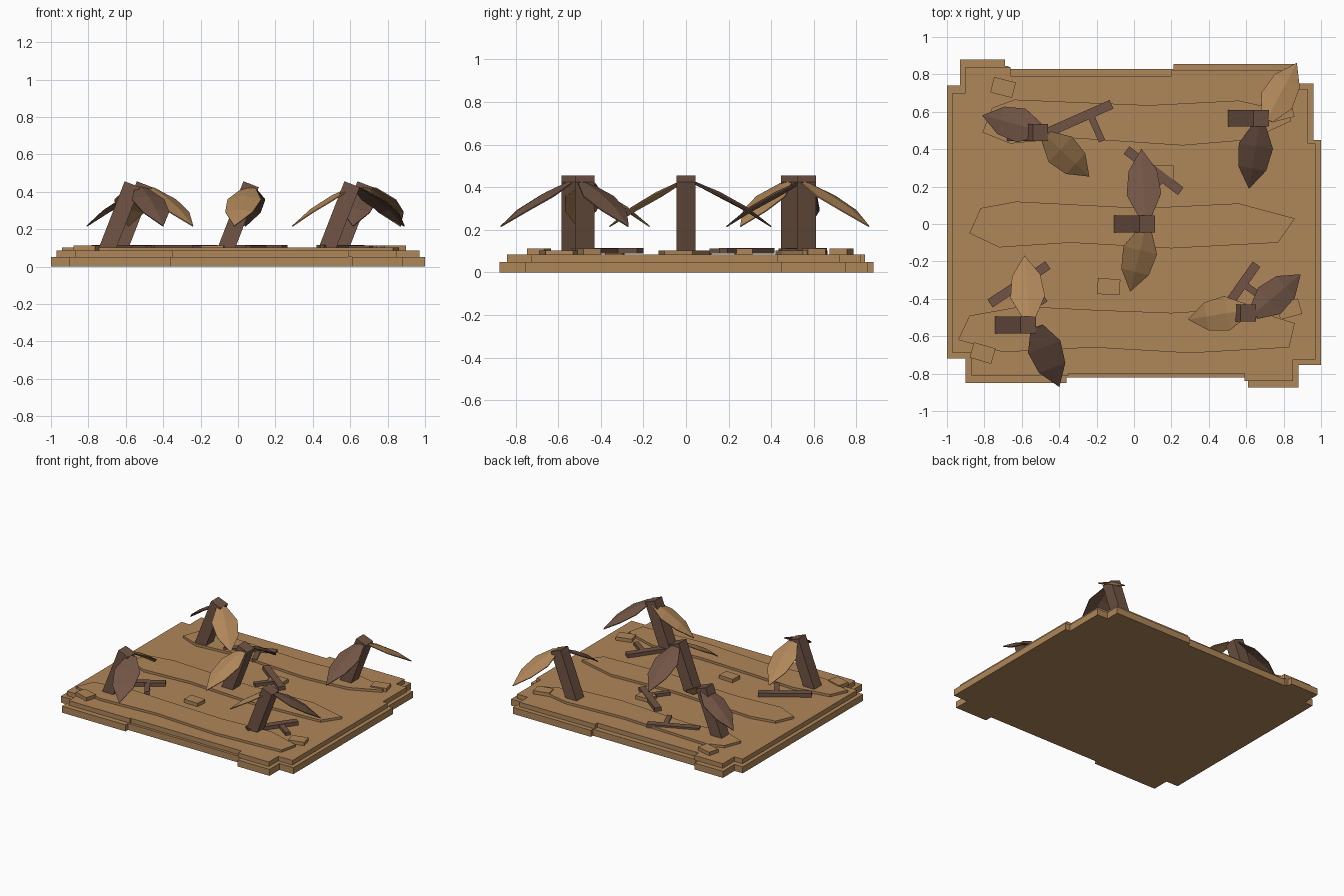
import bpy, bmesh
from math import atan2, cos, sin, radians, hypot
from mathutils import Vector, Matrix

cube = bpy.data.objects.get("Cube")
if cube:
    bpy.data.objects.remove(cube, do_unlink=True)


def material(name, color):
    m = bpy.data.materials.new(name)
    m.diffuse_color = (*color, 1)
    m.use_nodes = True
    m.node_tree.nodes["Principled BSDF"].inputs["Base Color"].default_value = (*color, 1)
    return m


TAN = material("tan wood", (0.43, 0.24, 0.1))
BROWN = material("dark brown bark", (0.165, 0.09, 0.06))


def finish(name, bm, mat):
    bmesh.ops.recalc_face_normals(bm, faces=bm.faces)
    mesh = bpy.data.meshes.new(name)
    bm.to_mesh(mesh)
    bm.free()
    mesh.materials.append(mat)
    ob = bpy.data.objects.new(name, mesh)
    bpy.context.collection.objects.link(ob)
    return ob


def slab(name, outline, z0, z1, mat):
    """Extrude a flat outline from z0 to z1."""
    bm = bmesh.new()
    face = bm.faces.new([bm.verts.new((x, y, z0)) for x, y in outline])
    top = bmesh.ops.extrude_face_region(bm, geom=[face])["geom"]
    verts = [v for v in top if isinstance(v, bmesh.types.BMVert)]
    bmesh.ops.translate(bm, verts=verts, vec=(0, 0, z1 - z0))
    return finish(name, bm, mat)


def box(name, center, size, rot, mat):
    bm = bmesh.new()
    m = Matrix.Translation(center) @ rot @ Matrix.Diagonal((*size, 1))
    bmesh.ops.create_cube(bm, size=1, matrix=m)
    return finish(name, bm, mat)


# Stepped ground: two stacked slabs with notched corners
lower = [(-1, -.72), (-.9, -.72), (-.9, -.85), (-.36, -.85), (-.36, -.82), (.61, -.82),
         (.61, -.875), (.88, -.875), (.88, -.755), (1, -.755), (1, .45), (.96, .45),
         (.96, .75), (.87, .75), (.87, .855), (.21, .855), (.21, .83), (-.67, .83),
         (-.67, .845), (-.69, .845), (-.69, .88), (-.93, .88), (-.93, .74), (-1, .74)]
upper = [(-.97, -.69), (-.87, -.69), (-.87, -.81), (-.35, -.81), (-.35, -.8), (.59, -.8),
         (.59, -.84), (.85, -.84), (.85, -.725), (.97, -.725), (.97, .43), (.93, .43),
         (.93, .72), (.84, .72), (.84, .82), (.2, .82), (.2, .79), (-.66, .79),
         (-.66, .84), (-.9, .84), (-.9, .7), (-.97, .7)]
slab("ground_lower", lower, 0, .05, TAN)
slab("ground_upper", upper, .05, .085, TAN)

# Thin wavy ground patches
patches = {
    "back": [(-.81, .49), (-.66, .43), (-.34, .46), (.26, .42), (.62, .45), (.84, .55),
             (.83, .6), (.56, .66), (.08, .635), (-.64, .665), (-.76, .62)],
    "middle": [(-.88, -.05), (-.72, -.125), (-.34, -.1), (.2, -.13), (.77, -.1), (.86, .03),
               (.56, .11), (.05, .085), (-.63, .12), (-.82, .085)],
    "front": [(-.94, -.62), (-.7, -.685), (-.22, -.66), (.3, -.69), (.83, -.66), (.86, -.53),
              (.6, -.45), (.2, -.475), (-.2, -.46), (-.6, -.44), (-.88, -.49)],
}
for key, pts in patches.items():
    slab("ground_patch_" + key, pts, .085, .103, TAN)

# Small flat chips
chips = [(-.7, .73, -14), (-.135, -.335, -3), (-.81, -.69, -16),
         (.83, -.455, 15), (.79, .6, 14), (.15, .27, 0)]
for i, (x, y, a) in enumerate(chips):
    box(f"chip_{i + 1}", (x, y, .098), (.12, .085, .027),
        Matrix.Rotation(radians(a), 4, "Z"), TAN)

# Leaning square stumps, given by the centre of the top
LEAN = .37
tops = [(-.5, .49), (.68, .565), (.07, 0), (-.565, -.54), (.61, -.475)]
for i, (x, y) in enumerate(tops):
    center = Vector((x, y, .44)) - Vector((sin(LEAN), 0, cos(LEAN))) * .19
    box(f"stump_{i + 1}", center, (.088, .09, .38), Matrix.Rotation(LEAN, 4, "Y"), BROWN)


# Drooping folded leaves: (fraction of length, half width, height)
STATIONS = [(0, .035, .425), (.33, .092, .375), (.68, .075, .305), (1, 0, .215)]


def leaf(name, base, tip, mat):
    base, tip = Vector(base), Vector(tip)
    side = (tip - base).normalized().orthogonal()
    bm = bmesh.new()
    rows = []
    for t, w, z in STATIONS:
        p = base.lerp(tip, t)
        offsets = (-w, 0, w) if w else (0,)
        rows.append([bm.verts.new((*(p + side * o), z - abs(o) * .2)) for o in offsets])
    for a, b in zip(rows, rows[1:]):
        for k in (0, 1):
            if len(b) == 3:
                bm.faces.new((a[k], a[k + 1], b[k + 1], b[k]))
            else:
                bm.faces.new((a[k], a[k + 1], b[0]))
    ob = finish(name, bm, mat)
    mod = ob.modifiers.new("thickness", "SOLIDIFY")
    mod.thickness = .006
    mod.offset = 0


tan_leaves = [((-.47, .47), (-.24, .255)), ((.71, .56), (.87, .86)), ((.06, -.03), (-.02, -.36)),
              ((-.56, -.5), (-.585, -.17)), ((.6, -.46), (.29, -.51))]
brown_leaves = [((-.5, .5), (-.81, .58)), ((.67, .53), (.615, .19)), ((.06, .04), (.04, .4)),
                ((-.52, -.55), (-.4, -.87)), ((.64, -.48), (.89, -.27))]
for i, (a, b) in enumerate(zip(tan_leaves, brown_leaves)):
    leaf(f"tan_leaf_{i + 1}", *a, TAN)
    leaf(f"brown_leaf_{i + 1}", *b, BROWN)

# Fallen twigs, each with one short side shoot
twigs = [((-.46, .49), (-.12, .64)), ((-.04, .395), (.25, .175)),
         ((-.77, -.425), (-.46, -.22)), ((.44, -.52), (.655, -.215))]
for i, (a, b) in enumerate(twigs):
    a, b = Vector(a), Vector(b)
    d = b - a
    angle = atan2(d.y, d.x)
    box(f"twig_{i + 1}", (*((a + b) / 2), .102), (d.length, .05, .028),
        Matrix.Rotation(angle, 4, "Z"), BROWN)
    turn = angle - radians(90)
    shoot = a.lerp(b, .66) + Vector((cos(turn), sin(turn))) * .08
    box(f"twig_shoot_{i + 1}", (*shoot, .101), (.16, .036, .024),
        Matrix.Rotation(turn, 4, "Z"), BROWN)
